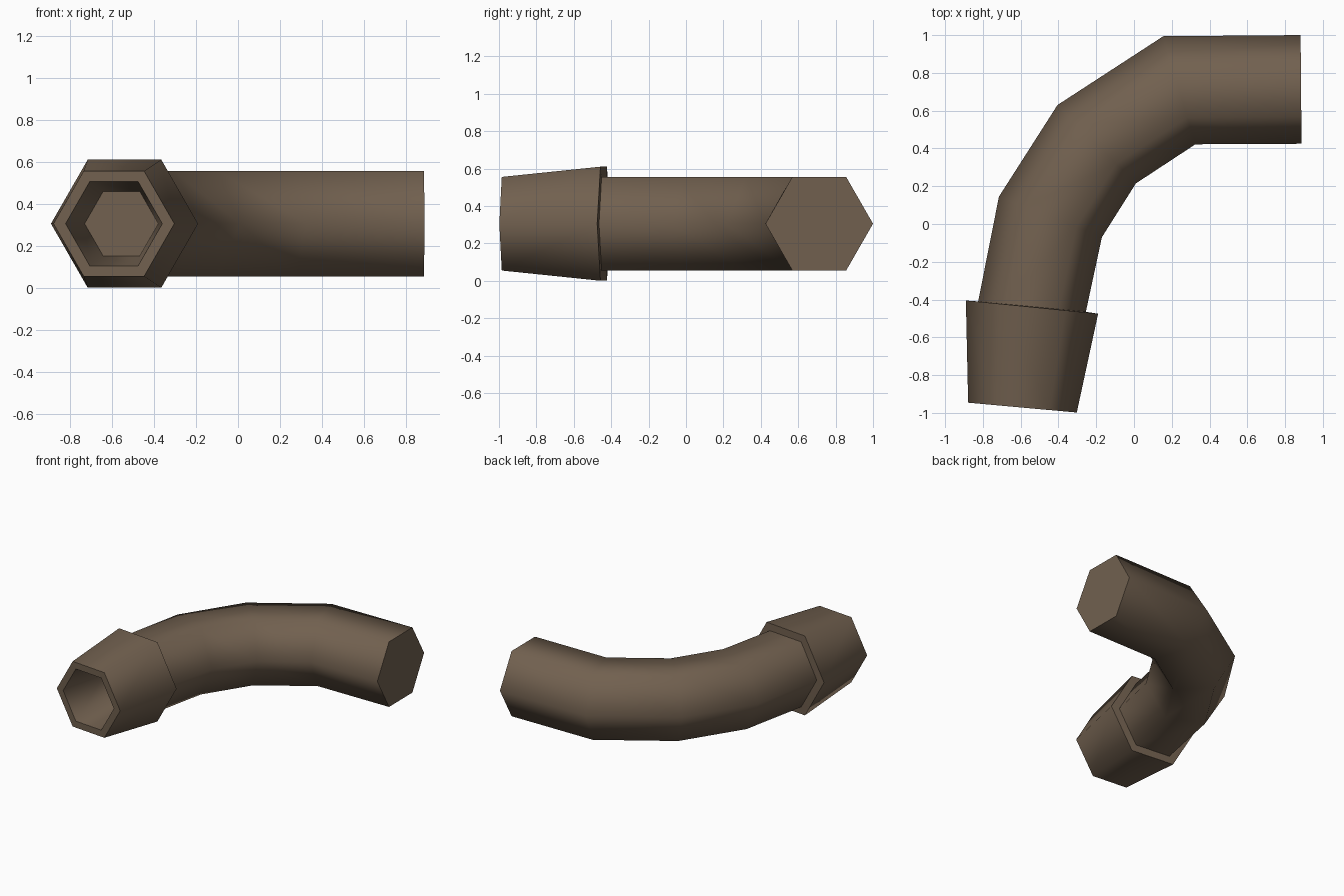
import bpy, bmesh, math
from mathutils import Vector

if "Cube" in bpy.data.objects:
    bpy.data.objects.remove(bpy.data.objects["Cube"])

ZC = 0.305          # height of the pipe axis
SIDES = 6

brown = bpy.data.materials.new("dull brown")
brown.diffuse_color = (0.165, 0.117, 0.078, 1)
brown.use_nodes = True
brown.node_tree.nodes["Principled BSDF"].inputs["Base Color"].default_value = brown.diffuse_color


def ring(outer, inner, radius, scale=1.0):
    """Hexagon spanning two plan points, with the given vertical radius."""
    o, i = Vector((*outer, ZC)), Vector((*inner, ZC))
    c, a = (o + i) / 2, (o - i) / 2 * scale
    return [c + a * math.cos(t) + Vector((0, 0, radius * scale * math.sin(t)))
            for t in (math.tau * k / SIDES for k in range(SIDES))]


def loft(name, rings):
    """Skin the rings in order and cap the last one."""
    bm = bmesh.new()
    loops = [[bm.verts.new(p) for p in r] for r in rings]
    for a, b in zip(loops, loops[1:]):
        for k in range(SIDES):
            n = (k + 1) % SIDES
            bm.faces.new((a[k], a[n], b[n], b[k]))
    bm.faces.new(loops[-1])
    mesh = bpy.data.meshes.new(name)
    bm.to_mesh(mesh)
    bm.free()
    mesh.materials.append(brown)
    ob = bpy.data.objects.new(name, mesh)
    bpy.context.collection.objects.link(ob)
    bpy.ops.object.select_all(action='DESELECT')
    ob.select_set(True)
    bpy.context.view_layer.objects.active = ob
    bpy.ops.object.shade_smooth_by_angle(angle=math.radians(70))
    return ob


R = 0.289
neck = ring((-0.825, -0.410), (-0.255, -0.465), R)

# Bent pipe: outer and inner corner of each mitre, from collar to closed end
loft("bent_pipe", [neck] + [ring(o, i, R) for o, i in (
    ((-0.715, 0.145), (-0.170, -0.070)),
    ((-0.405, 0.630), (0.010, 0.215)),
    ((0.155, 0.994), (0.325, 0.422)),
    ((0.882, 1.000), (0.887, 0.425)))])

# Tapered collar: back shoulder, flared wall, rim and blind socket
front = ((-0.878, -0.946), (-0.303, -0.998))
shift = Vector((0.036, 0.37))
floor = [tuple(Vector(p) + shift) for p in front]
loft("collar", [neck,
                ring((-0.890, -0.405), (-0.190, -0.475), 0.352),
                ring(*front, R),
                ring(*front, R, 0.8),
                ring(*floor, R, 0.61)])

# Make all faces point outward: the pipe and collar run in opposite directions
for ob in bpy.context.collection.objects:
    bm = bmesh.new()
    bm.from_mesh(ob.data)
    cap = max(bm.faces, key=lambda f: len(f.verts))
    want = Vector((1, 0, 0)) if ob.name == "bent_pipe" else Vector((0, -1, 0))
    bmesh.ops.recalc_face_normals(bm, faces=bm.faces[:])
    cap.normal_update()
    if cap.normal.dot(want) < 0:
        bmesh.ops.reverse_faces(bm, faces=bm.faces[:])
    bm.to_mesh(ob.data)
    bm.free()
